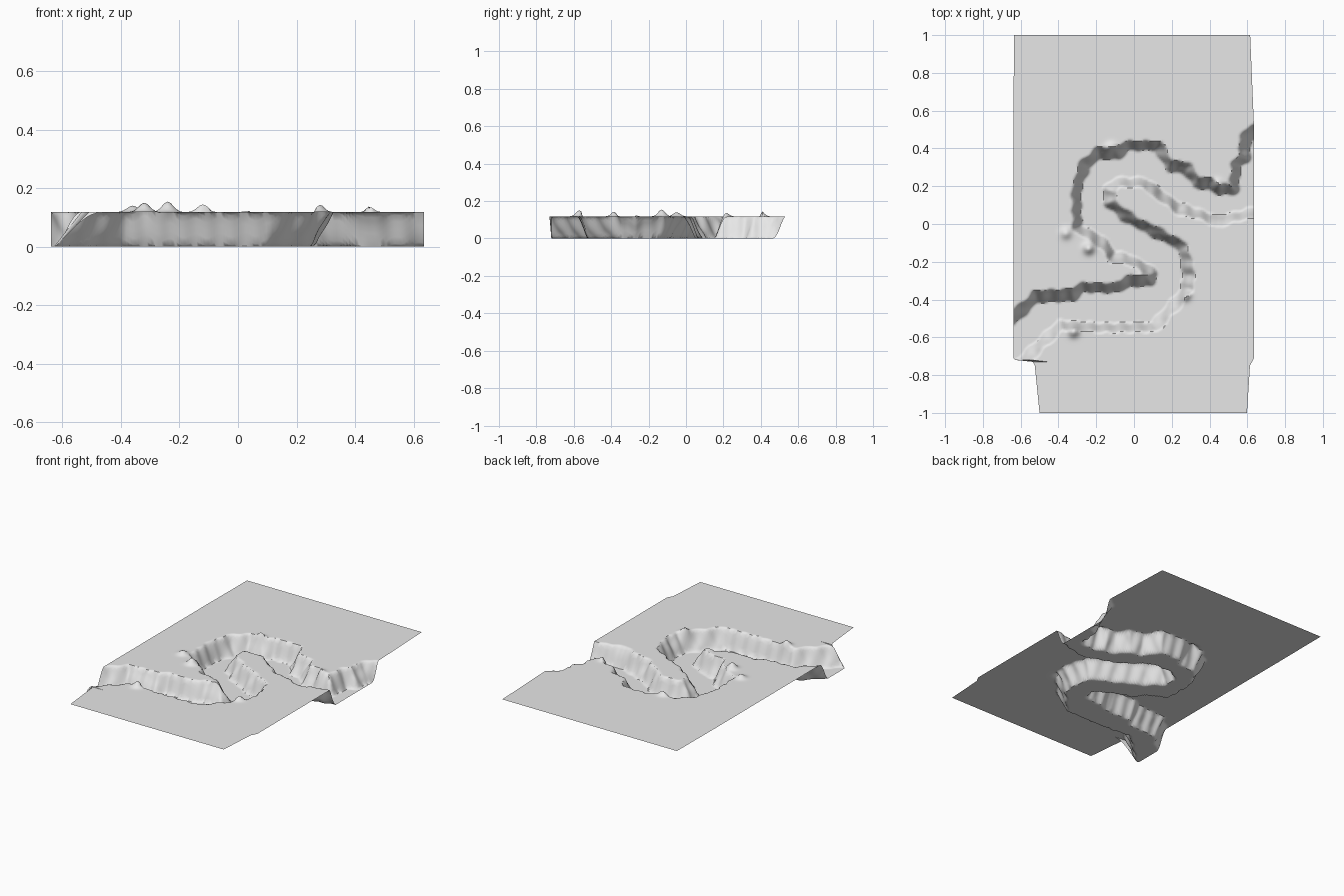
import bpy, math
from mathutils import Vector

if "Cube" in bpy.data.objects:
    bpy.data.objects.remove(bpy.data.objects["Cube"])

DEPTH = 0.118        # plateau height above the river bed
HALF = 0.028         # half the horizontal width of the bank slope
NX, NY = 128, 200

# Mid-slope lines of the two river banks, running left to right
north_bank = [(-.64, -.50), (-.52, -.385), (-.325, -.375), (-.27, -.335), (-.10, -.34),
              (-.03, -.305), (.08, -.295), (.095, -.265), (.06, -.235), (-.02, -.19),
              (-.115, -.175), (-.155, -.11), (-.235, -.055), (-.30, -.02), (-.305, .18),
              (-.26, .315), (-.19, .375), (-.09, .375), (-.035, .415), (.125, .415),
              (.19, .31), (.28, .295), (.33, .22), (.40, .215), (.455, .18), (.53, .185),
              (.54, .315), (.585, .35), (.59, .45), (.63, .50)]
south_bank = [(-.56, -.70), (-.385, -.535), (-.16, -.55), (.11, -.545), (.24, -.40),
              (.28, -.34), (.29, -.27), (.26, -.125), (.20, -.085), (.125, -.05),
              (.03, 0), (-.05, .045), (-.13, .115), (-.13, .18), (-.09, .22),
              (.055, .22), (.135, .155), (.24, .08), (.35, .05), (.44, .015), (.63, .06)]
river = ([(-.85, -.70)] + north_bank + [(.85, .54), (.85, .06)]
         + south_bank[::-1] + [(-.85, -.97)])
segments = list(zip(river, river[1:] + river[:1]))

# Small peaks along the banks: x, y, height
peaks = [(-.36, -.05, .022), (-.24, -.13, .036), (-.32, -.57, .032), (.27, -.375, .036),
         (-.12, .395, .036), (.44, .205, .027), (.05, -.285, .012)]


def signed_distance(x, y):
    """Distance to the bank line, negative inside the river."""
    best, inside = 9.0, False
    for (ax, ay), (bx, by) in segments:
        dx, dy = bx - ax, by - ay
        t = ((x - ax) * dx + (y - ay) * dy) / (dx * dx + dy * dy)
        t = 0.0 if t < 0 else 1.0 if t > 1 else t
        ex, ey = x - ax - t * dx, y - ay - t * dy
        best = min(best, ex * ex + ey * ey)
        if (ay > y) != (by > y) and x < ax + (y - ay) / dy * dx:
            inside = not inside
    return -math.sqrt(best) if inside else math.sqrt(best)


def height(x, y):
    d = signed_distance(x, y) + .004 * math.sin(75 * x) + .004 * math.sin(75 * y)
    t = min(max((d + HALF) / (2 * HALF), 0), 1)
    z = DEPTH * t
    for px, py, h in peaks:
        r2 = (x - px) ** 2 + (y - py) ** 2
        if r2 < .01:
            z += h * math.exp(-r2 / .0007) * t
    return z


def lerp_table(table, y):
    for (y0, v0), (y1, v1) in zip(table, table[1:]):
        if y <= y1:
            return v0 + (v1 - v0) * (y - y0) / (y1 - y0)
    return table[-1][1]


# Left and right outline of the land sheet as a function of y
left_edge = [(-1, -.50), (-.75, -.525), (-.73, -.535), (-.719, -.638), (.6, -.638), (1, -.635)]
right_edge = [(-1, .598), (-.75, .614), (-.71, .635), (.52, .635), (1, .615)]

verts, faces = [], []
for j in range(NY + 1):
    y = -1 + 2 * j / NY
    xl, xr = lerp_table(left_edge, y), lerp_table(right_edge, y)
    for i in range(NX + 1):
        x = xl + (xr - xl) * i / NX
        verts.append((x, y, height(x, y)))
w = NX + 1
for j in range(NY):
    for i in range(NX):
        a = j * w + i
        faces.append((a, a + 1, a + w + 1, a + w))

mesh = bpy.data.meshes.new("river_land")
mesh.from_pydata(verts, [], faces)
mesh.update()
land = bpy.data.objects.new("river_land", mesh)
bpy.context.collection.objects.link(land)

# One plain grey over the whole sheet
grey = bpy.data.materials.new("light_grey")
grey.diffuse_color = (.8, .8, .8, 1)
grey.use_nodes = True
grey.node_tree.nodes["Principled BSDF"].inputs["Base Color"].default_value = grey.diffuse_color
mesh.materials.append(grey)

bpy.context.view_layer.objects.active = land
land.select_set(True)
bpy.ops.object.shade_smooth_by_angle(angle=math.radians(50))
